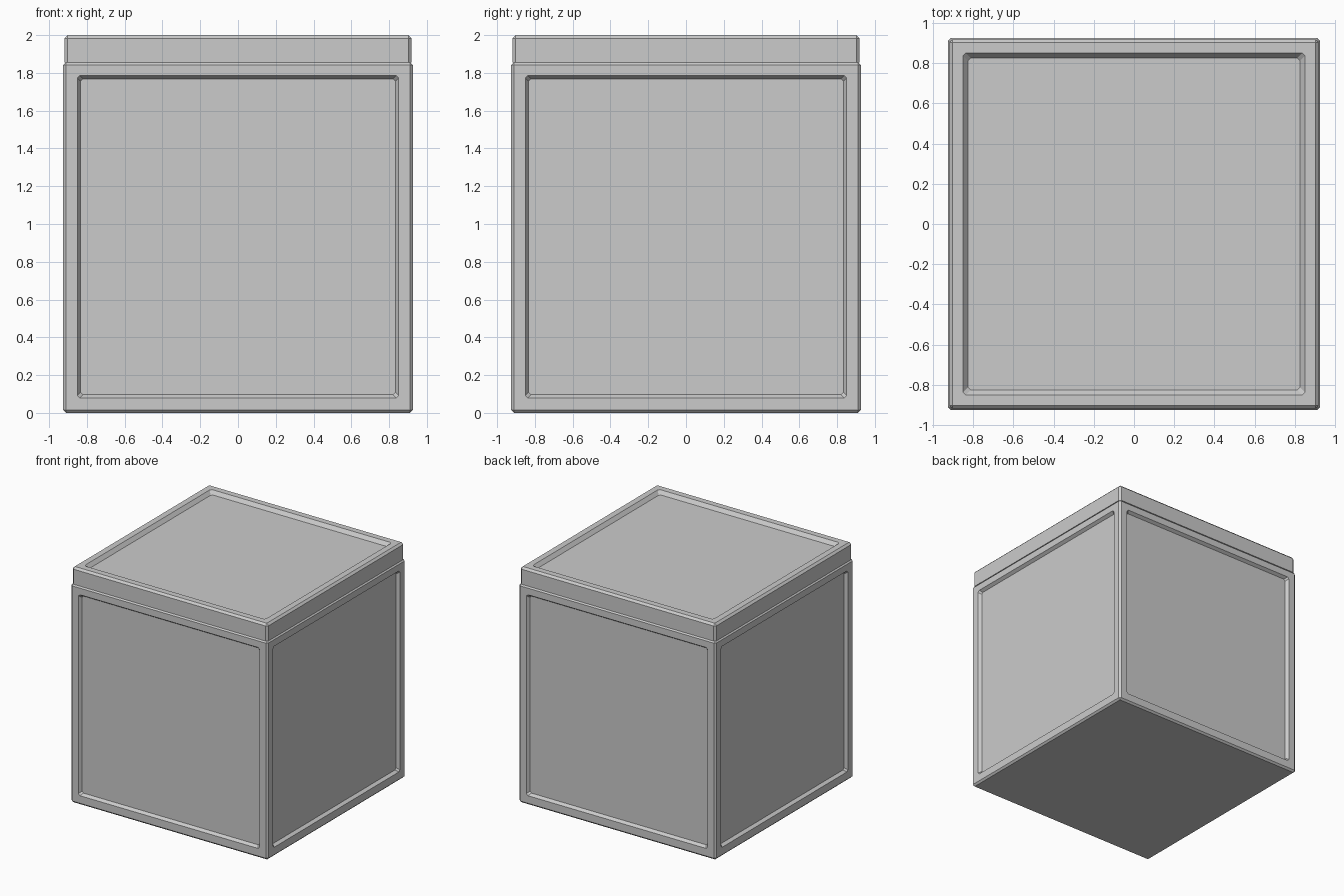
import bpy, bmesh
from mathutils import Matrix, Vector

if "Cube" in bpy.data.objects:
    bpy.data.objects.remove(bpy.data.objects["Cube"])


def panelled_box(name, half, z0, z1, chamfer, border, slope, depth, axes, keep_bottom, shift=0):
    bm = bmesh.new()
    bmesh.ops.create_cube(bm, size=1, matrix=Matrix.LocRotScale(
        Vector((0, 0, (z0 + z1) / 2)), None, Vector((2 * half, 2 * half, z1 - z0))))

    # Chamfered outer edges
    edges = [e for e in bm.edges
             if not (keep_bottom and all(v.co.z < z0 + 1e-4 for v in e.verts))]
    bmesh.ops.bevel(bm, geom=edges, offset=chamfer, segments=1, affect='EDGES')
    bm.normal_update()

    # Sunken panel with sloped walls on each chosen side
    panels = [f for f in bm.faces if f.calc_area() > 0.5
              and any(f.normal.dot(Vector(a)) > 0.99 for a in axes)]
    bmesh.ops.inset_individual(bm, faces=panels, thickness=border - chamfer, depth=0)
    for f in panels:
        bmesh.ops.translate(bm, verts=f.verts[:], vec=(0, 0, shift))
    bm.normal_update()
    walls = set(bmesh.ops.inset_individual(
        bm, faces=panels, thickness=slope, depth=-depth)["faces"]) - set(panels)

    # Clipped corners in the recess
    corners = [e for e in bm.edges
               if len(e.link_faces) == 2 and all(f in walls for f in e.link_faces)]
    bmesh.ops.bevel(bm, geom=corners, offset=0.012, segments=1, affect='EDGES')

    bmesh.ops.recalc_face_normals(bm, faces=bm.faces[:])
    mesh = bpy.data.meshes.new(name)
    bm.to_mesh(mesh)
    bm.free()
    obj = bpy.data.objects.new(name, mesh)
    bpy.context.collection.objects.link(obj)
    return obj


# Crate body with four side panels
panelled_box("crate_body", 0.926, 0, 1.857, 0.015, 0.1, 0.024, 0.025,
             [(1, 0, 0), (-1, 0, 0), (0, 1, 0), (0, -1, 0)], False, 0.004)
# Lid with a sunken top
panelled_box("lid", 0.919, 1.855, 2.0, 0.017, 0.09, 0.035, 0.03, [(0, 0, 1)], True)
